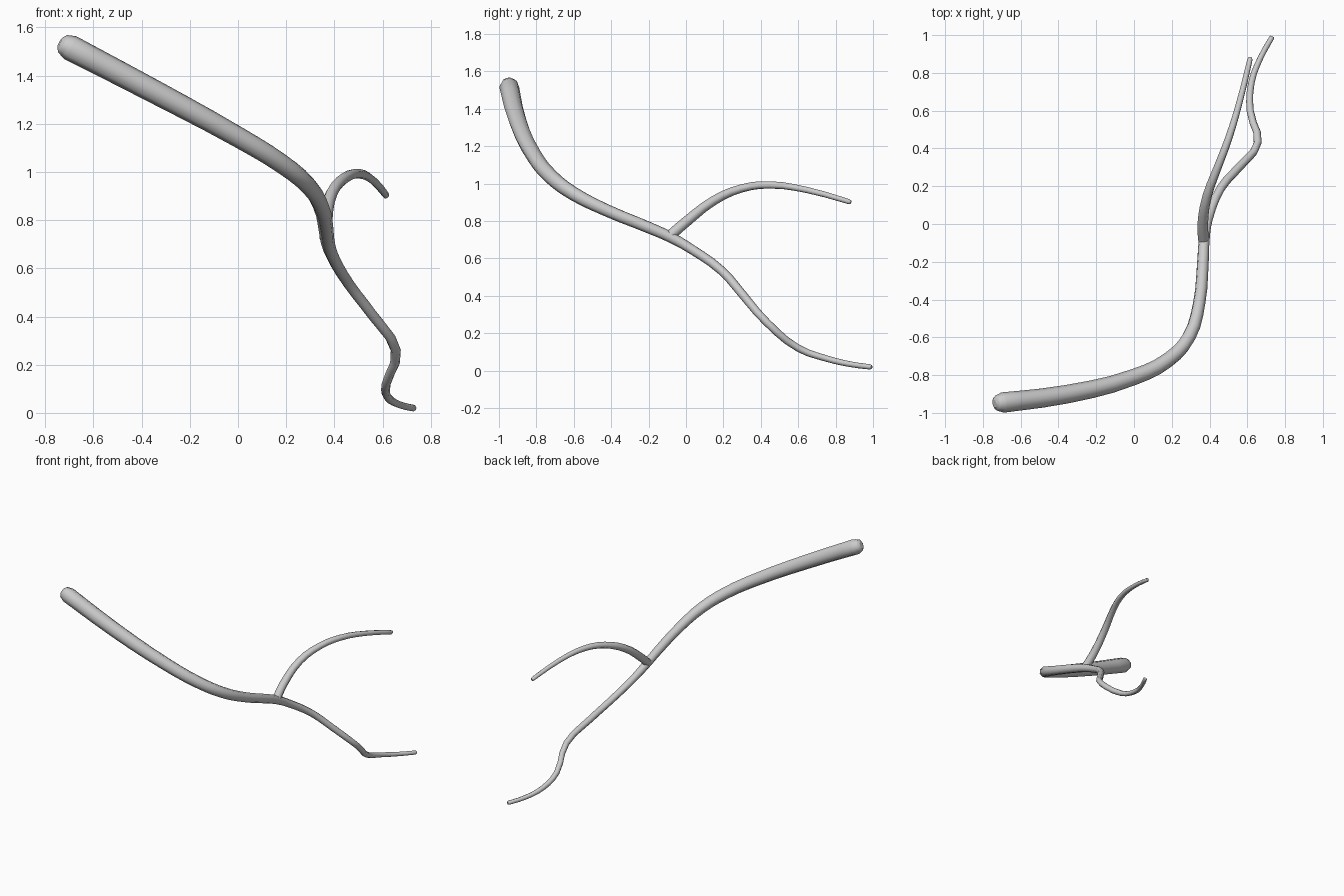
import bpy

SIDES_RES = 2  # eight sided section


def limb(name, points):
    """Tapered tube through (x, y, z, radius) points, turned into a mesh."""
    cu = bpy.data.curves.new(name, 'CURVE')
    cu.dimensions = '3D'
    cu.bevel_depth = 1.0
    cu.bevel_resolution = SIDES_RES
    cu.resolution_u = 3
    cu.use_fill_caps = True
    sp = cu.splines.new('BEZIER')
    sp.bezier_points.add(len(points) - 1)
    for bp, (x, y, z, r) in zip(sp.bezier_points, points):
        bp.co = (x, y, z)
        bp.radius = r
        bp.handle_left_type = bp.handle_right_type = 'AUTO'
    ob = bpy.data.objects.new(name, cu)
    bpy.context.collection.objects.link(ob)
    bpy.ops.object.select_all(action='DESELECT')
    ob.select_set(True)
    bpy.context.view_layer.objects.active = ob
    bpy.ops.object.convert(target='MESH')
    bpy.ops.object.shade_smooth_by_angle(angle=0.87)
    return bpy.context.object


# main branch, rounded at the thick end and tapering to the lower twig
limb("main_branch", [
    (-0.739, -0.951, 1.538, 0.022),
    (-0.728, -0.949, 1.532, 0.041),
    (-0.695, -0.945, 1.515, 0.054),
    (-0.35, -0.90, 1.335, 0.049),
    (0.00, -0.81, 1.145, 0.043),
    (0.18, -0.72, 1.035, 0.040),
    (0.29, -0.60, 0.945, 0.037),
    (0.345, -0.42, 0.855, 0.033),
    (0.365, -0.20, 0.765, 0.031),
    (0.372, -0.08, 0.712, 0.029),
    (0.39, 0.02, 0.655, 0.026),
    (0.46, 0.19, 0.535, 0.024),
    (0.555, 0.30, 0.41, 0.023),
    (0.655, 0.43, 0.26, 0.021),
    (0.615, 0.60, 0.12, 0.019),
    (0.622, 0.75, 0.065, 0.017),
    (0.67, 0.88, 0.034, 0.015),
    (0.728, 0.985, 0.020, 0.014),
    (0.732, 0.993, 0.019, 0.009),
])

# side twig rising from the fork and arching over
limb("side_twig", [
    (0.368, -0.085, 0.722, 0.029),
    (0.364, 0.00, 0.795, 0.028),
    (0.388, 0.15, 0.91, 0.025),
    (0.443, 0.30, 0.975, 0.022),
    (0.50, 0.45, 0.993, 0.020),
    (0.56, 0.65, 0.965, 0.017),
    (0.614, 0.872, 0.903, 0.014),
    (0.616, 0.882, 0.900, 0.009),
])
